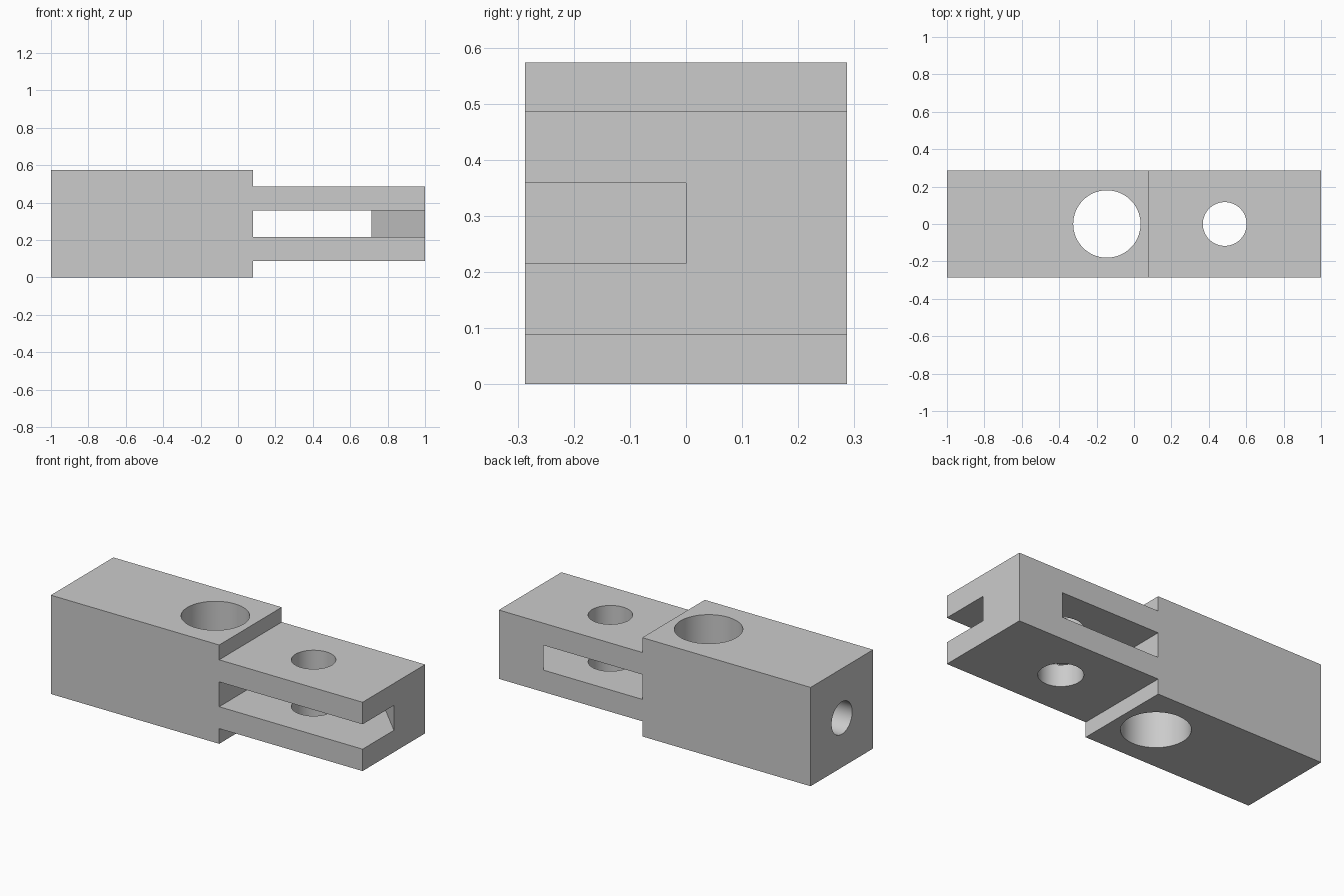
import bpy
import bmesh
from math import pi
from mathutils import Matrix

if "Cube" in bpy.data.objects:
    bpy.data.objects.remove(bpy.data.objects["Cube"])

HALF = 0.2865      # half width
MID = 0.2865       # mid height
STEP = 0.08        # where the block steps down to the fork


def prism(name, points, offset):
    """Extrude a closed outline of 3D points along an offset."""
    bm = bmesh.new()
    face = bm.faces.new([bm.verts.new(p) for p in points])
    ext = bmesh.ops.extrude_face_region(bm, geom=[face], use_keep_orig=True)
    verts = [g for g in ext["geom"] if isinstance(g, bmesh.types.BMVert)]
    bmesh.ops.translate(bm, verts=verts, vec=offset)
    bmesh.ops.recalc_face_normals(bm, faces=bm.faces)
    return finish(name, bm)


def cylinder(name, centre, radius, length, rot=None):
    bm = bmesh.new()
    mat = Matrix.Translation(centre) @ (rot or Matrix.Identity(4))
    bmesh.ops.create_cone(bm, cap_ends=True, segments=96, radius1=radius,
                          radius2=radius, depth=length, matrix=mat)
    return finish(name, bm)


def finish(name, bm):
    mesh = bpy.data.meshes.new(name)
    bm.to_mesh(mesh)
    bm.free()
    obj = bpy.data.objects.new(name, mesh)
    bpy.context.collection.objects.link(obj)
    return obj


# Stepped body: square block with a thinner fork end
outline = [(-1, 0), (STEP, 0), (STEP, 0.088), (1, 0.088),
           (1, 0.487), (STEP, 0.487), (STEP, 0.573), (-1, 0.573)]
body = prism("fork_block", [(x, -HALF, z) for x, z in outline], (0, 2 * HALF, 0))

# Slot between the jaws, leaving a diagonal web in the far corner
slot_plan = [(STEP, -0.4), (1.1, -0.4), (1.1, -0.1), (0.6135, 0.3865), (STEP, 0.3865)]
CUT = 0.215
cutters = [
    prism("slot_cutter", [(x, y, CUT) for x, y in slot_plan], (0, 0, 0.144)),
    cylinder("large_bore_cutter", (-0.145, 0, MID), 0.18, 1),
    cylinder("pin_hole_cutter", (0.485, 0, MID), 0.117, 1),
    # End hole runs from the back end into the large bore
    cylinder("end_hole_cutter", (-0.645, 0, MID), 0.094, 1, Matrix.Rotation(pi / 2, 4, "Y")),
]

bpy.context.view_layer.objects.active = body
body.select_set(True)
for cutter in cutters:
    cutter.hide_render = True
    mod = body.modifiers.new(cutter.name, "BOOLEAN")
    mod.operation = "DIFFERENCE"
    mod.solver = "EXACT"
    mod.object = cutter
    bpy.ops.object.modifier_apply(modifier=mod.name)
    bpy.data.objects.remove(cutter)

bpy.ops.object.shade_smooth_by_angle(angle=pi / 6)
